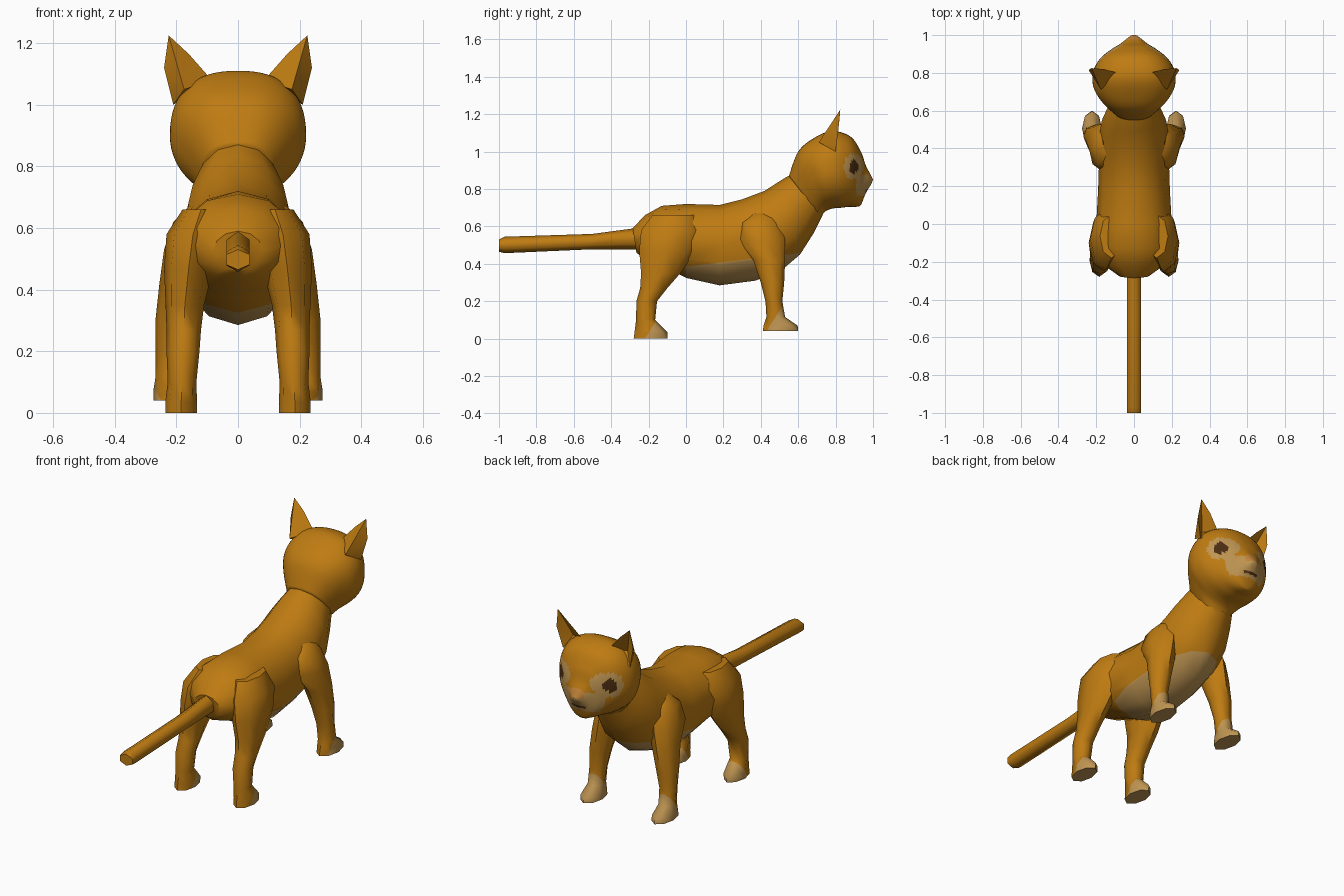
import bpy, bmesh, math
from mathutils import Vector

cube = bpy.data.objects.get("Cube")
if cube:
    bpy.data.objects.remove(cube, do_unlink=True)


def material(name, rgb):
    m = bpy.data.materials.new(name)
    m.use_nodes = True
    m.diffuse_color = (*rgb, 1)
    m.node_tree.nodes["Principled BSDF"].inputs["Base Color"].default_value = (*rgb, 1)
    return m


MATS = [material("orange fur", (0.52, 0.20, 0.006)),
        material("cream fur", (0.52, 0.30, 0.085)),
        material("dark brown", (0.07, 0.026, 0.006)),
        material("nose tan", (0.55, 0.23, 0.04))]
ORANGE, CREAM, BROWN, NOSE = range(4)


def finish(name, bm, rule=None, angle=40):
    """Turn a bmesh into an object, colouring faces by a rule on their centre."""
    bmesh.ops.recalc_face_normals(bm, faces=bm.faces[:])
    if rule:
        for f in bm.faces:
            f.material_index = rule(f.calc_center_median())
    me = bpy.data.meshes.new(name)
    bm.to_mesh(me)
    bm.free()
    for m in MATS:
        me.materials.append(m)
    me.shade_smooth()
    me.set_sharp_from_angle(angle=math.radians(angle))
    ob = bpy.data.objects.new(name, me)
    bpy.context.collection.objects.link(ob)
    return ob


def loft(rings, sides, upper=1.0):
    """Skin rings of (centre, side axis, up axis); upper < 1 makes tops boxier."""
    bm = bmesh.new()
    loops = []
    for c, a, b in rings:
        loop = []
        for i in range(sides):
            t = math.tau * i / sides
            u, v = math.sin(t), math.cos(t)
            if v > 0:
                u = math.copysign(abs(u) ** upper, u)
                v = v ** upper
            loop.append(bm.verts.new(c + a * u + b * v))
        loops.append(loop)
    for p, q in zip(loops, loops[1:]):
        for i in range(sides):
            j = (i + 1) % sides
            bm.faces.new((p[i], p[j], q[j], q[i]))
    bm.faces.new(loops[0])
    bm.faces.new(loops[-1])
    return bm


def spine_ring(ty, tz, by, bz, w):
    """Ring from a top point, a bottom point and a half width."""
    top, bottom = Vector((0, ty, tz)), Vector((0, by, bz))
    return (top + bottom) / 2, Vector((w, 0, 0)), (top - bottom) / 2


def smooth_rows(rows, steps):
    """Catmull-Rom interpolation between rows of ring numbers."""
    out = []
    pad = [rows[0]] + rows + [rows[-1]]
    for p0, p1, p2, p3 in zip(pad, pad[1:], pad[2:], pad[3:]):
        for s in range(steps):
            t = s / steps
            out.append([b + t * ((c - a) + t * (2*a - 5*b + 4*c - d + t * (3*(b - c) + d - a))) / 2
                        if t else b for a, b, c, d in zip(p0, p1, p2, p3)])
    return out + [rows[-1]]


def cut(bm, point, normal):
    bmesh.ops.bisect_plane(bm, geom=bm.verts[:] + bm.edges[:] + bm.faces[:],
                           plane_co=point, plane_no=normal)


# Torso with cream belly
torso = [(-.285, .59, -.265, .46, .08), (-.22, .66, -.23, .43, .15),
         (-.13, .71, -.12, .39, .20), (0, .72, 0, .325, .20),
         (.18, .715, .18, .285, .19), (.30, .745, .37, .31, .185),
         (.42, .79, .51, .365, .185), (.49, .835, .61, .45, .17),
         (.53, .86, .68, .56, .145), (.57, .88, .73, .66, .12)]
bm = loft([spine_ring(*r) for r in torso], 12)
belly_point, belly_normal = Vector((0, 0, .385)), Vector((0, .12, -1))
cut(bm, belly_point, belly_normal)
finish("torso", bm, lambda p: CREAM if (p - belly_point).dot(belly_normal) > 0
       and p.y > 0 else ORANGE)


# Head with painted face
def face_colour(p):
    x, y, z = abs(p.x), p.y, p.z

    def spot(ry, rz):
        return ((y - .897) / ry) ** 2 + ((z - .92) / rz) ** 2 < 1
    if y < .83:
        return ORANGE
    if x > .04 and spot(.026, .034):
        return BROWN
    if y > .975 and z > .845:
        return NOSE
    if y > .93 and abs(z - .79) < .006 and x < .045:
        return BROWN
    if x > .045 and spot(.054, .068):
        return CREAM
    return CREAM if y > .91 and .765 < z < .878 else ORANGE


head = [(.55, .87, .72, .65, .12), (.60, 1.0, .745, .68, .175),
        (.68, 1.07, .78, .695, .215), (.78, 1.11, .83, .70, .217),
        (.88, 1.08, .87, .705, .18), (.935, 1.0, .91, .705, .12),
        (.96, .93, .935, .715, .078), (.985, .88, .96, .775, .045),
        (1.0, .85, .99, .825, .018)]
finish("head", loft([spine_ring(*r) for r in smooth_rows(head, 8)], 64, .82), face_colour, 60)

# Tail
tail = [(-.24, .59, .475), (-.29, .588, .478), (-.5, .56, .478),
        (-.97, .545, .457), (-1.0, .53, .465)]
finish("tail", loft([spine_ring(y, t, y, b, .044) for y, t, b in tail], 6), angle=70)

# Legs: rows of height, back, front, inner, outer
hind = [(0, -.28, -.10, .133, .236), (.035, -.275, -.10, .133, .236),
        (.10, -.267, -.165, .135, .228), (.20, -.265, -.155, .125, .232),
        (.27, -.245, -.10, .12, .232), (.35, -.24, -.03, .11, .235),
        (.47, -.25, .05, .08, .24), (.58, -.24, .08, .06, .232),
        (.66, -.18, .05, .06, .18)]
fore = [(.04, .41, .60, .17, .275), (.07, .415, .597, .17, .275),
        (.115, .43, .53, .175, .268), (.20, .425, .515, .17, .268),
        (.30, .40, .525, .15, .268), (.42, .36, .53, .12, .255),
        (.53, .28, .53, .10, .24), (.62, .29, .50, .08, .21),
        (.68, .36, .46, .08, .15)]
paw_normal = Vector((0, .11, -.07))
# Ear: tip, outer rim, outer base, inner base, inner rim, back, hollow
ear = [(.225, .825, 1.225), (.24, .815, 1.12), (.21, .80, 1.0), (.085, .80, 1.08),
       (.16, .82, 1.165), (.175, .71, 1.05), (.17, .765, 1.07)]
ear_faces = [(0, 1, 5), (1, 2, 5), (0, 5, 4), (4, 5, 3),
             (0, 6, 1), (1, 6, 2), (0, 4, 6), (4, 3, 6), (2, 6, 3), (2, 3, 5)]

for side, s in (("left", 1), ("right", -1)):
    for part, rows, toe in (("hind", hind, Vector((0, -.22, 0))),
                            ("front", fore, Vector((0, .43, .04)))):
        rings = [(Vector((s * (i + o) / 2, (b + f) / 2, z)),
                  Vector(((o - i) / 2, 0, 0)), Vector((0, (f - b) / 2, 0)))
                 for z, b, f, i, o in rows]
        bm = loft(rings, 8)
        cut(bm, toe, paw_normal)
        sole = rows[0][0] + .002
        finish(f"{side}_{part}_leg", bm, lambda p: CREAM
               if (p - toe).dot(paw_normal) > 0 or p.z < sole else ORANGE, 50)
    bm = bmesh.new()
    vs = [bm.verts.new((s * x, y, z)) for x, y, z in ear]
    for f in ear_faces:
        bm.faces.new([vs[i] for i in f])
    finish(f"{side}_ear", bm)
